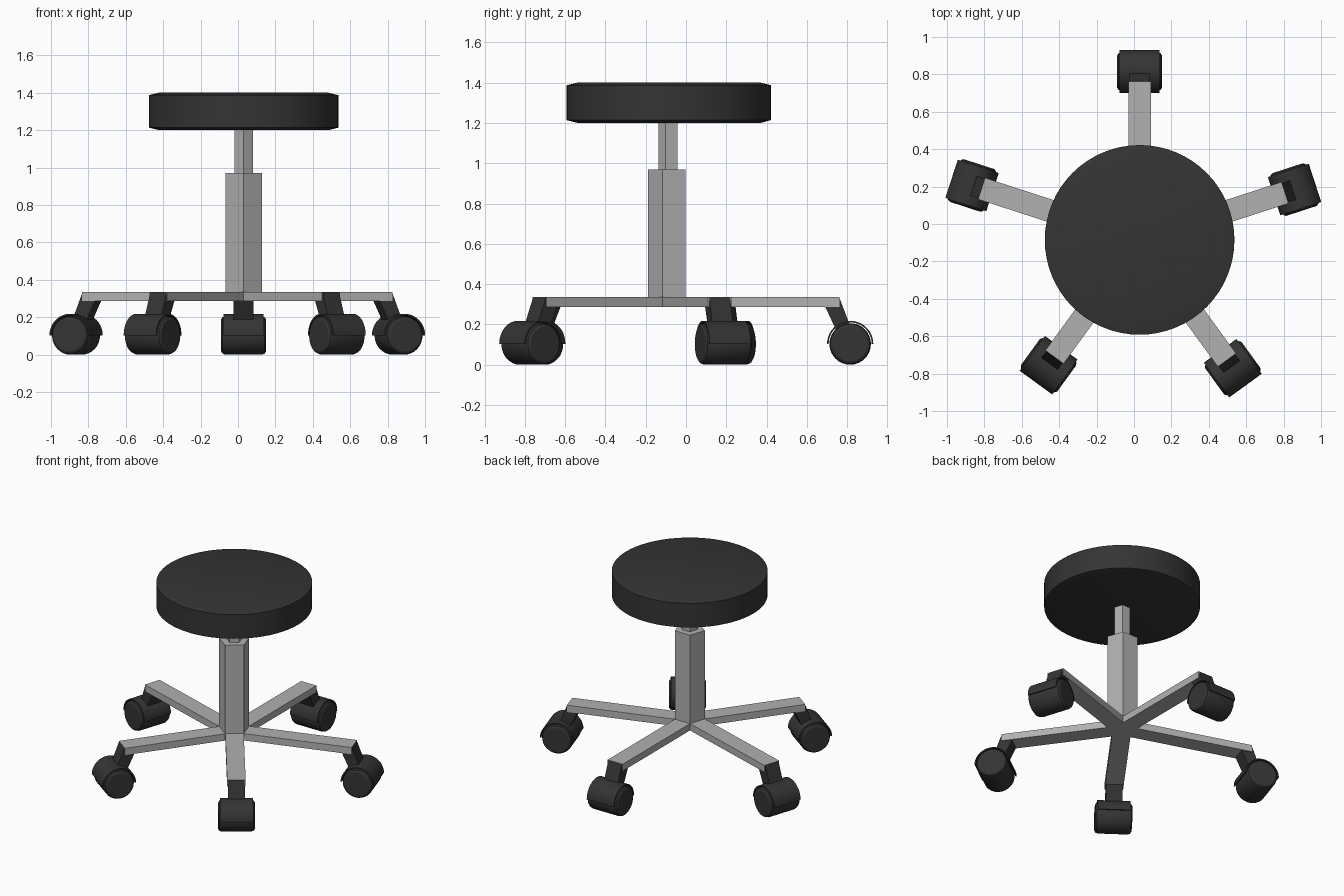
import bpy, bmesh, math
from mathutils import Matrix, Vector

if "Cube" in bpy.data.objects:
    bpy.data.objects.remove(bpy.data.objects["Cube"])

CX, CY = 0.03, -0.085          # axis of the seat and column


def material(name, v):
    m = bpy.data.materials.new(name)
    m.diffuse_color = (v, v, v, 1)
    m.use_nodes = True
    m.node_tree.nodes["Principled BSDF"].inputs["Base Color"].default_value = m.diffuse_color
    return m


DARK = material("dark_grey", 0.034)
METAL = material("light_grey_metal", 0.44)


def finish(name, bm, mat, matrix, smooth=False):
    bmesh.ops.recalc_face_normals(bm, faces=bm.faces)
    bm.transform(matrix)
    me = bpy.data.meshes.new(name)
    bm.to_mesh(me)
    bm.free()
    me.materials.append(mat)
    ob = bpy.data.objects.new(name, me)
    bpy.context.collection.objects.link(ob)
    if smooth:
        bpy.ops.object.select_all(action='DESELECT')
        ob.select_set(True)
        bpy.context.view_layer.objects.active = ob
        bpy.ops.object.shade_smooth_by_angle(angle=math.radians(30))
    return ob


def lathe(name, profile, sides, mat, matrix, start=0.0, smooth=False):
    """Closed solid of revolution about z from (radius, height) rings."""
    bm = bmesh.new()
    rings = [[bm.verts.new((r * math.cos(start + 2 * math.pi * i / sides),
                            r * math.sin(start + 2 * math.pi * i / sides), z))
              for i in range(sides)] for r, z in profile]
    for a, b in zip(rings, rings[1:]):
        for i in range(sides):
            j = (i + 1) % sides
            bm.faces.new((a[i], a[j], b[j], b[i]))
    bm.faces.new(rings[0])
    bm.faces.new(rings[-1])
    return finish(name, bm, mat, matrix, smooth)


def extrude_profile(name, pts, width, mat, matrix, smooth=False):
    """Outline in the x-z plane, extruded across y and centred on it."""
    bm = bmesh.new()
    f = bm.faces.new([bm.verts.new((x, -width / 2, z)) for x, z in pts])
    ext = bmesh.ops.extrude_face_region(bm, geom=[f])
    verts = [v for v in ext["geom"] if isinstance(v, bmesh.types.BMVert)]
    bmesh.ops.translate(bm, verts=verts, vec=(0, width, 0))
    return finish(name, bm, mat, matrix, smooth)


centre = Matrix.Translation((CX, CY, 0))

# Seat cushion with a shallow bevel
lathe("seat", [(0.452, 1.2), (0.507, 1.214), (0.507, 1.387), (0.452, 1.401)],
      64, DARK, centre, smooth=True)

# Five-sided column and the thinner lift rod
lathe("column", [(0.1025, 0.286), (0.1025, 0.97)], 5, METAL, centre, -math.pi / 2)
lathe("lift_rod", [(0.0515, 0.96), (0.0515, 1.205)], 5, METAL, centre, -math.pi / 2)

# Legs with casters: direction in degrees and distance of the wheel
LEGS = [(90, 0.900), (162, 0.942), (234, 0.828), (306, 0.848), (18, 0.871)]
WZ = 0.103
for n, (angle, dist) in enumerate(LEGS, 1):
    m = centre @ Matrix.Rotation(math.radians(angle), 4, 'Z')
    tip = dist - 0.054
    extrude_profile(f"leg_{n}", [(0.08, 0.286), (tip, 0.286), (tip, 0.335), (0.08, 0.335)],
                    0.1205, METAL, m)
    # slanted stem covering the tip of the leg
    extrude_profile(f"caster_stem_{n}",
                    [(tip, 0.334), (tip + 0.055, 0.19), (tip - 0.015, 0.17), (tip - 0.07, 0.288)],
                    0.108, DARK, m)
    # half-round hood over the wheel
    arc = [math.pi * i / 20 for i in range(21)]
    hood = [(dist + 0.115 * math.cos(a), WZ + 0.115 * math.sin(a)) for a in arc]
    hood += [(dist + 0.107 * math.cos(a), WZ + 0.107 * math.sin(a)) for a in reversed(arc)]
    extrude_profile(f"caster_hood_{n}", hood, 0.215, DARK, m, smooth=True)
    # wheel with rounded rims
    axle = m @ Matrix.Translation((dist, 0, WZ)) @ Matrix.Rotation(math.pi / 2, 4, 'X')
    lathe(f"caster_wheel_{n}",
          [(0.086, -0.12), (0.098, -0.112), (0.103, -0.098),
           (0.103, 0.098), (0.098, 0.112), (0.086, 0.12)],
          32, DARK, axle, smooth=True)
